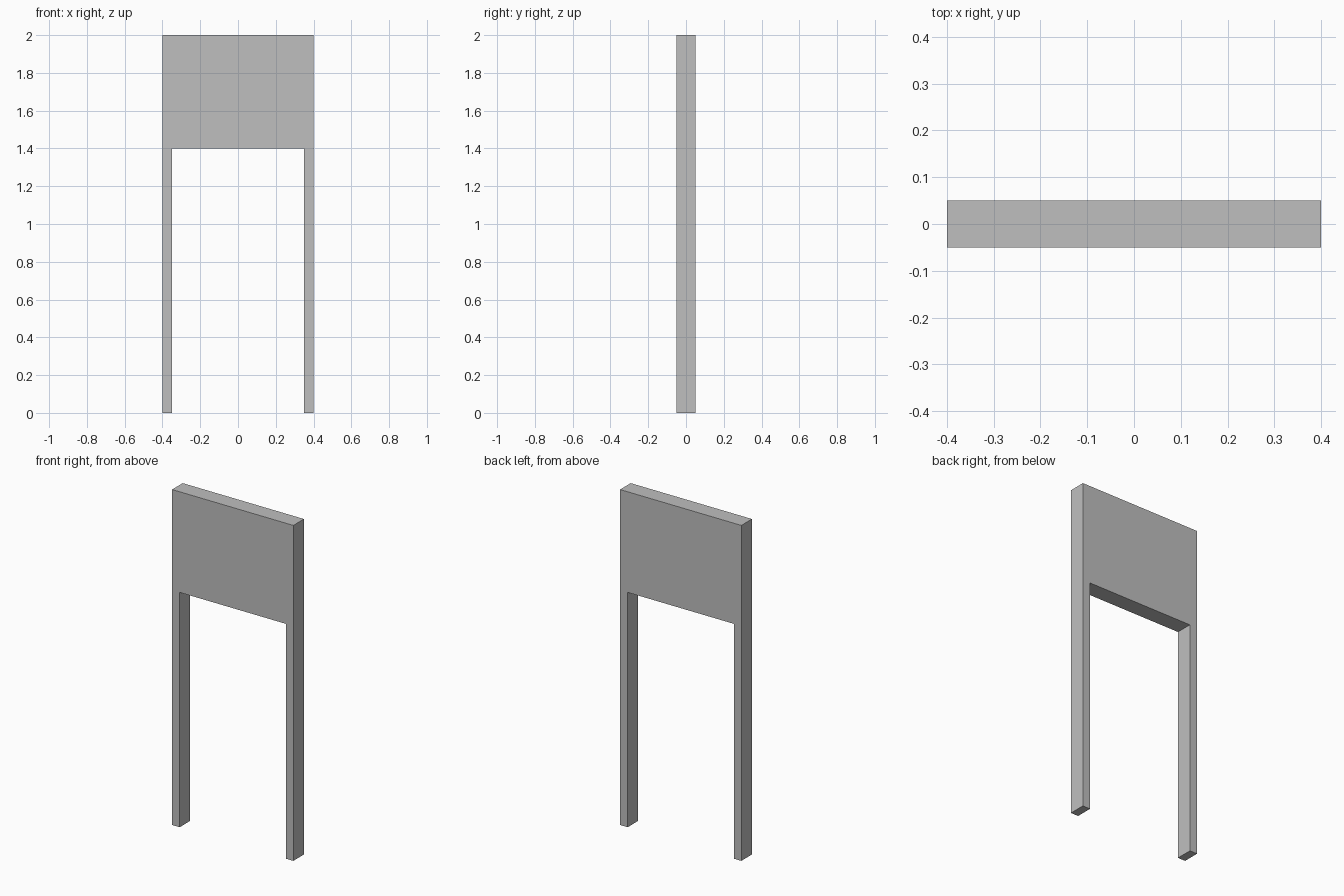
import bpy
import bmesh

cube = bpy.data.objects.get("Cube")
if cube:
    bpy.data.objects.remove(cube, do_unlink=True)

WIDTH, DEPTH, HEIGHT = 0.8, 0.1, 2.0
POST, PANEL_BOTTOM = 0.05, 1.4

# Single flat grey finish
grey = bpy.data.materials.new("plain_grey")
grey.use_nodes = True
colour = (0.52, 0.52, 0.52, 1)
grey.diffuse_color = colour
grey.node_tree.nodes["Principled BSDF"].inputs["Base Color"].default_value = colour

# Right half of the outline: post and half panel, as one closed profile
outer, inner = WIDTH / 2, WIDTH / 2 - POST
half = [(inner, PANEL_BOTTOM), (inner, 0), (outer, 0), (outer, HEIGHT)]
profile = half + [(-x, z) for x, z in reversed(half)]

# Extrude the whole outline from front to back
bm = bmesh.new()
front = bm.faces.new([bm.verts.new((x, -DEPTH / 2, z)) for x, z in profile])
extruded = bmesh.ops.extrude_face_region(bm, geom=[front], use_keep_orig=True)
verts = [v for v in extruded["geom"] if isinstance(v, bmesh.types.BMVert)]
bmesh.ops.translate(bm, verts=verts, vec=(0, DEPTH, 0))
bmesh.ops.recalc_face_normals(bm, faces=bm.faces)

mesh = bpy.data.meshes.new("panel_with_posts")
bm.to_mesh(mesh)
bm.free()
mesh.materials.append(grey)
board = bpy.data.objects.new("panel_with_posts", mesh)
bpy.context.collection.objects.link(board)
